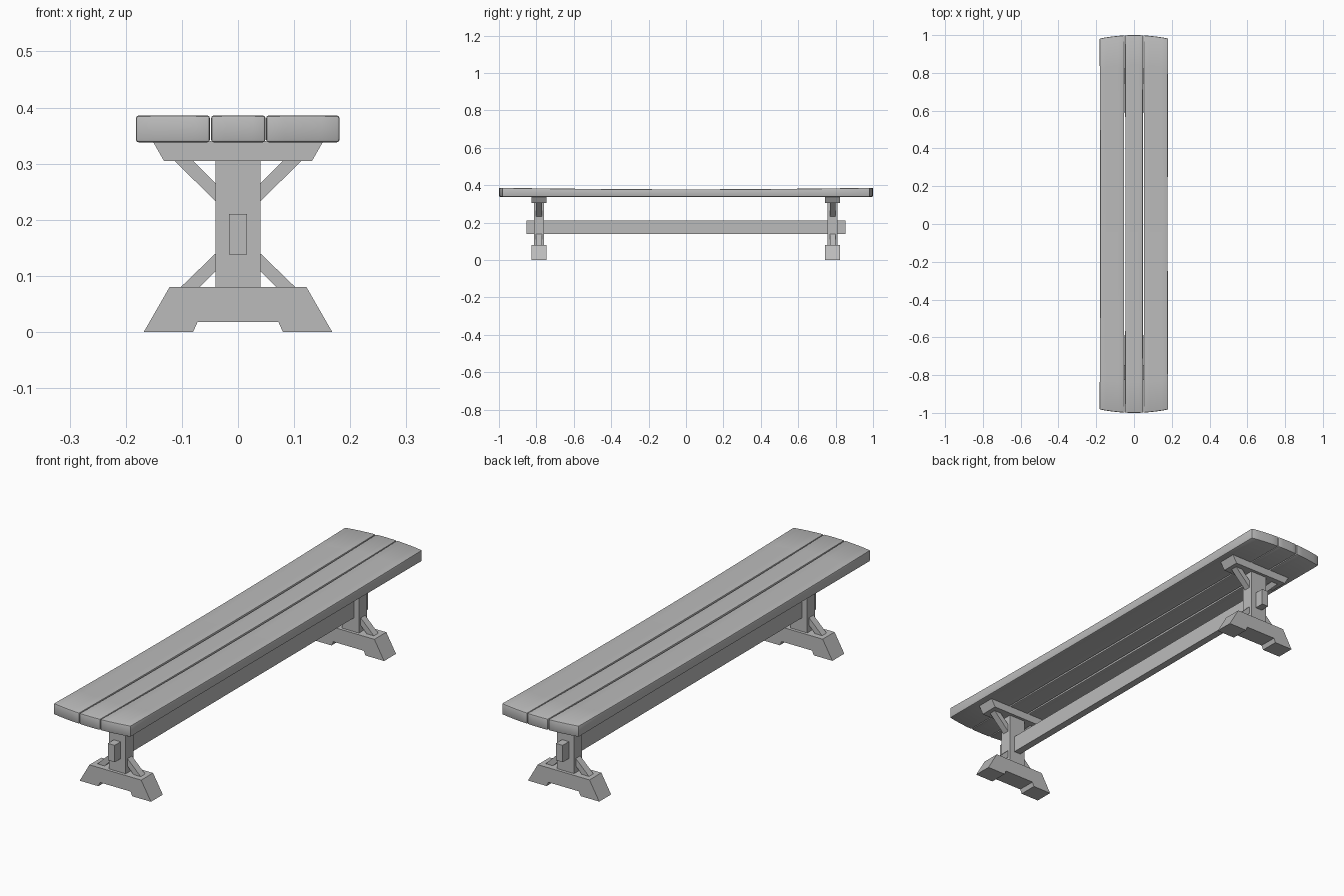
import bpy, bmesh
from math import radians
from mathutils import Vector

cube = bpy.data.objects.get("Cube")
if cube:
    bpy.data.objects.remove(cube, do_unlink=True)

GREY = (0.5, 0.5, 0.5, 1)
grey = bpy.data.materials.new("plain grey")
grey.use_nodes = True
grey.diffuse_color = GREY
grey.node_tree.nodes["Principled BSDF"].inputs["Base Color"].default_value = GREY


def add_object(name, bm):
    bmesh.ops.recalc_face_normals(bm, faces=bm.faces)
    mesh = bpy.data.meshes.new(name)
    bm.to_mesh(mesh)
    bm.free()
    mesh.materials.append(grey)
    obj = bpy.data.objects.new(name, mesh)
    bpy.context.collection.objects.link(obj)
    return obj


def prism(name, profile, y, depth):
    """Extrude an x-z profile along y, centred on y."""
    bm = bmesh.new()
    face = bm.faces.new([bm.verts.new((x, y - depth / 2, z)) for x, z in profile])
    new = bmesh.ops.extrude_face_region(bm, geom=[face])["geom"]
    verts = [v for v in new if isinstance(v, bmesh.types.BMVert)]
    bmesh.ops.translate(bm, verts=verts, vec=(0, depth, 0))
    return add_object(name, bm)


def rect(half, low, high):
    return [(-half, low), (half, low), (half, high), (-half, high)]


def mirrored(points):
    """Complete a right-hand outline with its left half."""
    return points + [(-x, z) for x, z in reversed(points)]


def plank(name, left, right):
    """Worn board: arched ends, hollowed top and eased edges."""
    bm = bmesh.new()
    bmesh.ops.create_cube(bm, size=1)
    for axis, cuts in ((Vector((1, 0, 0)), 4), (Vector((0, 1, 0)), 12)):
        for i in range(1, cuts):
            geom = bm.verts[:] + bm.edges[:] + bm.faces[:]
            bmesh.ops.bisect_plane(bm, geom=geom, plane_co=axis * (i / cuts - 0.5),
                                   plane_no=axis)
    for v in bm.verts:
        t = v.co.y * 2
        wear = 1 - t * t
        x = (left + right) / 2 + v.co.x * (right - left - 0.005 * wear)
        z = 0.338 if v.co.z < 0 else 0.386 - 0.008 * wear
        v.co = (x, t * (1 - 0.018 * (x / 0.18) ** 2), z)
    edges = [e for e in bm.edges if e.calc_face_angle(0) > radians(40)]
    bmesh.ops.bevel(bm, geom=edges, offset=0.005, segments=2, profile=0.5,
                    affect='EDGES')
    obj = add_object(name, bm)
    bpy.ops.object.select_all(action='DESELECT')
    obj.select_set(True)
    bpy.context.view_layer.objects.active = obj
    bpy.ops.object.shade_smooth_by_angle(angle=radians(35))


# Seat boards
plank("seat_plank_right", -0.182, -0.05)
plank("seat_plank_middle", -0.048, 0.049)
plank("seat_plank_left", 0.05, 0.181)

# Outlines of the trestle parts
foot = mirrored([(0.072, 0.018), (0.08, 0), (0.168, 0), (0.122, 0.08)])
bearer = mirrored([(0.132, 0.305), (0.152, 0.34)])
upper_brace = [(0.04, 0.233), (0.113, 0.305), (0.08, 0.305), (0.04, 0.265)]
lower_brace = [(0.04, 0.108), (0.068, 0.08), (0.102, 0.08), (0.04, 0.14)]

# Front and back trestles
for end, y in (("front", -0.786), ("back", 0.784)):
    prism(end + "_foot", foot, y, 0.08)
    prism(end + "_post", rect(0.04, 0.08, 0.305), y, 0.054)
    prism(end + "_bearer", bearer, y, 0.08)
    for side, s in (("left", 1), ("right", -1)):
        for level, shape in (("upper", upper_brace), ("lower", lower_brace)):
            prism(f"{end}_{level}_brace_{side}", [(s * x, z) for x, z in shape], y, 0.03)

# Long rail through both posts
prism("stretcher", rect(0.016, 0.138, 0.21), 0, 1.706)
